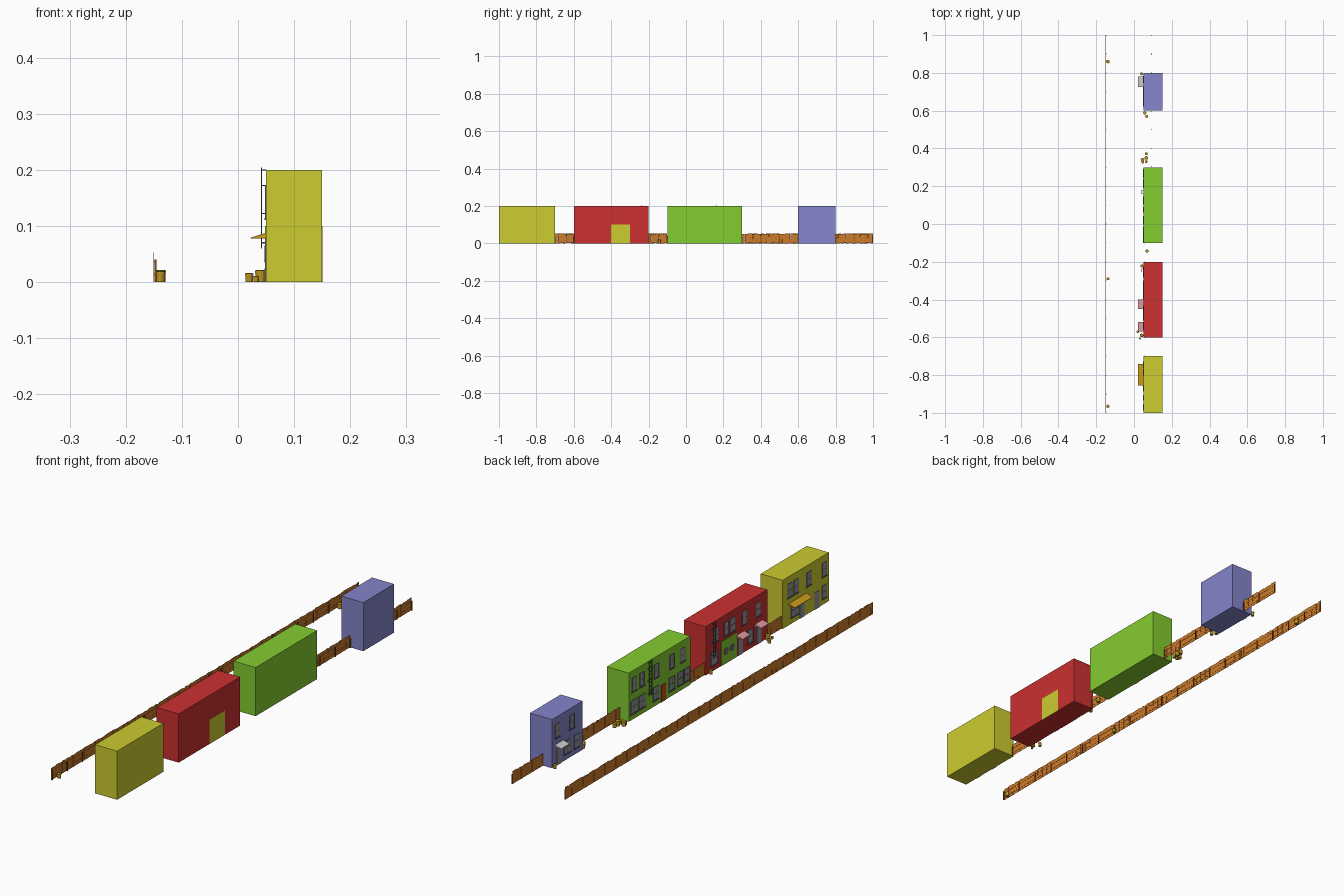
import bpy, bmesh, math, random
from mathutils import Matrix, Vector

if "Cube" in bpy.data.objects:
    bpy.data.objects.remove(bpy.data.objects["Cube"])
random.seed(4)

mats = {}
def mat(name, c):
    m = bpy.data.materials.new(name)
    m.diffuse_color = (*[((v + .055) / 1.055) ** 2.4 for v in c], 1)  # screen colour to linear
    m.use_nodes = True
    m.node_tree.nodes["Principled BSDF"].inputs["Base Color"].default_value = m.diffuse_color
    mats[name] = m
for n, c in dict(yellow=(.8, .8, .19), red=(.8, .19, .19), green=(.52, .8, .19), blue=(.52, .52, .8),
                 wood=(.8, .48, .17), post=(.5, .3, .1), gold=(.72, .58, .12), glass=(.58, .58, .62),
                 frame=(.42, .42, .46), pink=(.85, .6, .6), orange=(.8, .6, .1), grey=(.75, .75, .75),
                 door=(.75, .3, .1), iron=(.35, .38, .4)).items():
    mat(n, c)

class Part:
    """Collects boxes and cylinders into one named object."""
    def __init__(self, name, material):
        self.name, self.material, self.bm = name, material, bmesh.new()
    def box(self, x0, x1, y0, y1, z0, z1, tilt=0):
        c = Vector(((x0 + x1) / 2, (y0 + y1) / 2, (z0 + z1) / 2))
        m = Matrix.Translation(c) @ Matrix.Rotation(tilt, 4, 'X') @ Matrix.Diagonal((x1 - x0, y1 - y0, z1 - z0, 1))
        bmesh.ops.create_cube(self.bm, size=1, matrix=m)
    def cone(self, x, y, z0, z1, r0, r1, n=12):
        bmesh.ops.create_cone(self.bm, cap_ends=True, segments=n, radius1=r0, radius2=r1, depth=z1 - z0,
                              matrix=Matrix.Translation((x, y, (z0 + z1) / 2)))
    def done(self):
        me = bpy.data.meshes.new(self.name)
        self.bm.to_mesh(me)
        self.bm.free()
        ob = bpy.data.objects.new(self.name, me)
        me.materials.append(mats[self.material])
        bpy.context.collection.objects.link(ob)

F = .05  # street facade plane

# Building blocks
for col, y0, y1 in (('yellow', -1, -.7), ('red', -.6, -.2), ('green', -.1, .3), ('blue', .6, .8)):
    p = Part(col + '_building', col)
    p.box(F, .15, y0, y1, 0, .2)
    p.done()

# Garage panels on the red building
for name, col, x0, x1 in (('rear_panel', 'yellow', .149, .1505), ('street_panel', 'green', .0485, .051)):
    p = Part(name, col)
    p.box(x0, x1, -.4, -.3, 0, .1)
    p.done()

frames, panes = Part('window_frames', 'frame'), Part('window_panes', 'glass')
def window(y, z0, z1, w, cols=1, sill=True):
    panes.box(F - .0008, F + .001, y - w / 2, y + w / 2, z0, z1)
    t = .002
    for i in range(cols + 1):
        c = y - w / 2 + w * i / cols
        frames.box(F - .0015, F, c - t / 2, c + t / 2, z0, z1)
    for z in (z0, (z0 + z1) / 2, z1):
        frames.box(F - .0015, F, y - w / 2 - t / 2, y + w / 2 + t / 2, z - t / 2, z + t / 2)
    if sill:
        frames.box(F - .003, F, y - w / 2 - .004, y + w / 2 + .004, z0 - .004, z0 - .001)

# Upper windows
for y in (-.745, -.785, -.87, -.97, -.265, -.335, -.375, -.45, -.54, .265, .215, .12, .02, -.05, .765, .67):
    window(y, .115, .17, .028)
# Lower windows
for y, w, n in ((-.78, .05, 2), (-.97, .028, 1), (-.255, .045, 2), (-.49, .035, 1),
                (.268, .04, 2), (.215, .04, 2), (.125, .035, 2), (.02, .035, 2), (-.035, .035, 2), (-.078, .035, 2),
                (.7, .04, 2), (.64, .03, 1)):
    window(y, .025, .078, w, n)
# Round motifs on the street panel
for y in (-.33, -.37):
    bmesh.ops.create_cone(frames.bm, cap_ends=True, segments=12, radius1=.015, radius2=.015, depth=.002,
                          matrix=Matrix.Translation((.048, y, .05)) @ Matrix.Rotation(math.pi / 2, 4, 'Y'))
frames.done()
panes.done()

# Doors
for name, ys, col in (('grey_doors', (-.92, -.425, -.545, .755, -.825), 'glass'), ('wooden_doors', (.075,), 'door')):
    p = Part(name, col)
    for y in ys:
        p.box(F - .002, F + .001, y - .015, y + .015, 0, .07)
    p.done()

# Sloping awnings
for name, col, y0, y1 in (('wide_awning', 'orange', -.855, -.74), ('left_awning', 'pink', -.57, -.52),
                          ('right_awning', 'pink', -.45, -.4), ('small_awning', 'grey', .725, .78)):
    p = Part(name, col)
    prof = [(F, .088), (.022, .079), (.022, .078), (F, .078)]
    a = [[p.bm.verts.new((x, y, z)) for x, z in prof] for y in (y0, y1)]
    p.bm.faces.new(a[0])
    p.bm.faces.new(a[1][::-1])
    for i in range(4):
        j = (i + 1) % 4
        p.bm.faces.new((a[0][j], a[0][i], a[1][i], a[1][j]))
    bmesh.ops.recalc_face_normals(p.bm, faces=p.bm.faces)
    p.done()

# Wall ladders
p = Part('wall_ladders', 'iron')
for y in (.17, -.245):
    for s in (-.009, .009):
        p.box(.041, .0425, y + s - .001, y + s + .001, .06, .204)
        for z in (.07, .122, .172, .2):
            p.box(.041, F, y + s - .001, y + s + .001, z - .001, z + .001)
    for i in range(9):
        p.box(.041, .0425, y - .009, y + .009, .066 + i * .016, .068 + i * .016)
p.done()

# Plank fences with thin rails and a few posts
planks, rails = Part('fence_planks', 'wood'), Part('fence_rails', 'post')
for x, y0, y1 in ((-.15, -1, 1), (.055, -.7, -.6), (.055, -.2, -.1), (.09, .3, .6), (.09, .8, 1)):
    n = round((y1 - y0) / .0143)
    d = (y1 - y0) / n
    for i in range(n):
        c = y0 + (i + .5) * d
        planks.box(x - .0004, x + .0004, c - d * .48, c + d * .48, random.uniform(0, .001),
                   random.uniform(.049, .053), random.uniform(-.015, .015))
    for z in (.014, .036):
        planks.box(x + .0004, x + .0012, y0, y1, z - .002, z + .002)
    for i in range(round((y1 - y0) / .1) + 1):
        c = min(max(y0 + i * .1, y0 + .003), y1 - .003)
        rails.box(x + .0012, x + .0045, c - .0015, c + .0015, 0, .04)
planks.done()
rails.done()

# Lidded bins
p = Part('bins', 'gold')
for x, y, s in ((-.138, .86, 1), (-.138, -.29, .8), (-.138, -.965, .9), (.045, .34, 1), (.065, .35, 1), (.065, .372, .8),
                (.047, .327, .7), (.057, .588, .9), (.067, .57, .8), (.069, -.143, .9), (.042, -.222, .8),
                (.02, -.57, .75), (.04, .795, .8), (.065, .33, .8), (.04, -.59, 1), (.032, -.606, .5)):
    p.cone(x, y, 0, .017 * s, .0085 * s, .0085 * s)
    p.cone(x, y, .017 * s, .0205 * s, .0098 * s, .0098 * s)
    p.cone(x, y, .0205 * s, .0215 * s, .009 * s, .007 * s)
p.done()
